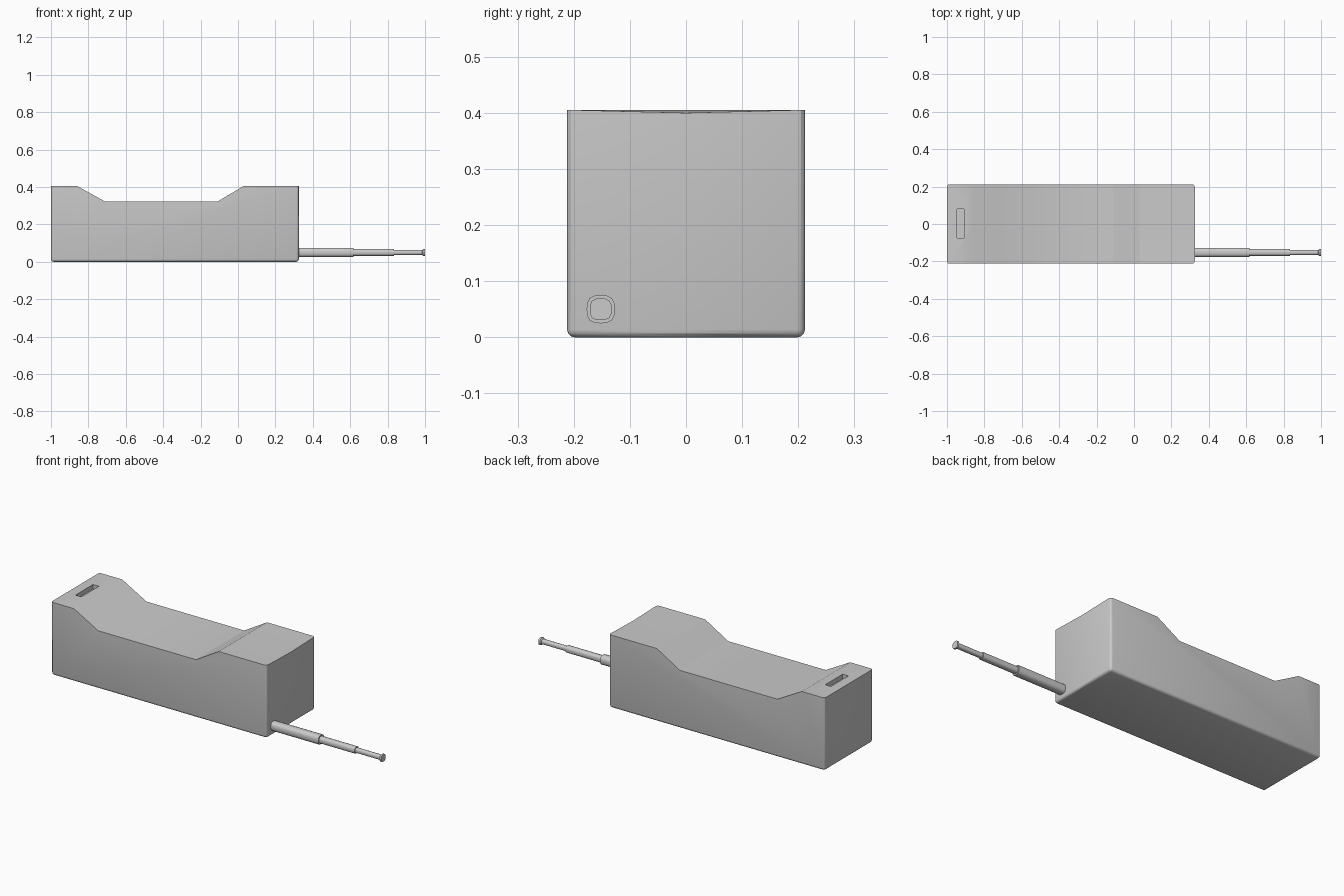
import bpy, bmesh, math

if "Cube" in bpy.data.objects:
    bpy.data.objects.remove(bpy.data.objects["Cube"])

X0, X1, HW, TOP = -1.0, 0.325, 0.212, 0.405


def add_object(name, bm):
    bmesh.ops.recalc_face_normals(bm, faces=bm.faces)
    mesh = bpy.data.meshes.new(name)
    bm.to_mesh(mesh)
    bm.free()
    obj = bpy.data.objects.new(name, mesh)
    bpy.context.collection.objects.link(obj)
    return obj


def smooth(obj, angle=30):
    bpy.ops.object.select_all(action='DESELECT')
    obj.select_set(True)
    bpy.context.view_layer.objects.active = obj
    bpy.ops.object.shade_smooth_by_angle(angle=math.radians(angle))


# Body: side profile extruded across the width
profile = [(X0, 0), (X1, 0), (X1, TOP), (0.03, TOP), (-0.11, 0.322),
           (-0.71, 0.322), (-0.86, TOP), (X0, TOP)]
bm = bmesh.new()
face = bm.faces.new([bm.verts.new((x, -HW, z)) for x, z in profile])
ext = bmesh.ops.extrude_face_region(bm, geom=[face])
bmesh.ops.translate(bm, vec=(0, 2 * HW, 0),
                    verts=[v for v in ext['geom'] if isinstance(v, bmesh.types.BMVert)])
bmesh.ops.bisect_plane(bm, geom=bm.verts[:] + bm.edges[:] + bm.faces[:],
                       plane_co=(0, 0, 0), plane_no=(0, 1, 0))

# Rounded bottom rim and upright corners
edges = []
for e in bm.edges:
    a, b = e.verts
    upright = abs(a.co.z - b.co.z) > 0.39 and abs(a.co.y) > 0.2
    rim = a.co.z < 0.001 and b.co.z < 0.001 and len(
        [f for f in e.link_faces if abs(f.calc_center_median().z) < 0.001]) == 1
    if upright or rim:
        edges.append(e)
bmesh.ops.bevel(bm, geom=edges, offset=0.014, segments=3, profile=0.5, affect='EDGES')

# Very shallow dip along the earpiece end
for v in bm.verts:
    if v.co.z > 0.4 and v.co.x > 0.3 and abs(v.co.y) < 0.01:
        v.co.z -= 0.005
body = add_object("handset_body", bm)

# Narrow slot in the far pad
bm = bmesh.new()
bmesh.ops.create_cube(bm, size=1)
bmesh.ops.scale(bm, vec=(0.036, 0.154, 0.05), verts=bm.verts)
bmesh.ops.translate(bm, vec=(-0.928, 0.002, TOP), verts=bm.verts)
cutter = add_object("slot_cutter", bm)
cutter.hide_render = True
cutter.hide_set(True)
mod = body.modifiers.new("slot", 'BOOLEAN')
mod.operation = 'DIFFERENCE'
mod.solver = 'EXACT'
mod.object = cutter
smooth(body)


# Telescopic antenna: rounded-square sections along x
def section(angle, r):
    c, s = math.cos(angle), math.sin(angle)
    k = r * (abs(c) ** 3 + abs(s) ** 3) ** (-1 / 3)
    return -0.152 + k * c, 0.05 + k * s


stations = [(0.315, 0.025), (0.617, 0.025), (0.617, 0.018), (0.835, 0.018),
            (0.835, 0.013), (0.985, 0.013), (0.99, 0.0195), (1.0, 0.0195)]
N = 16
bm = bmesh.new()
rings = [[bm.verts.new((x, *section(2 * math.pi * i / N, r))) for i in range(N)]
         for x, r in stations]
for a, b in zip(rings, rings[1:]):
    for i in range(N):
        j = (i + 1) % N
        bm.faces.new((a[i], a[j], b[j], b[i]))
bm.faces.new(rings[0])
bm.faces.new(rings[-1])
smooth(add_object("antenna", bm), 40)
